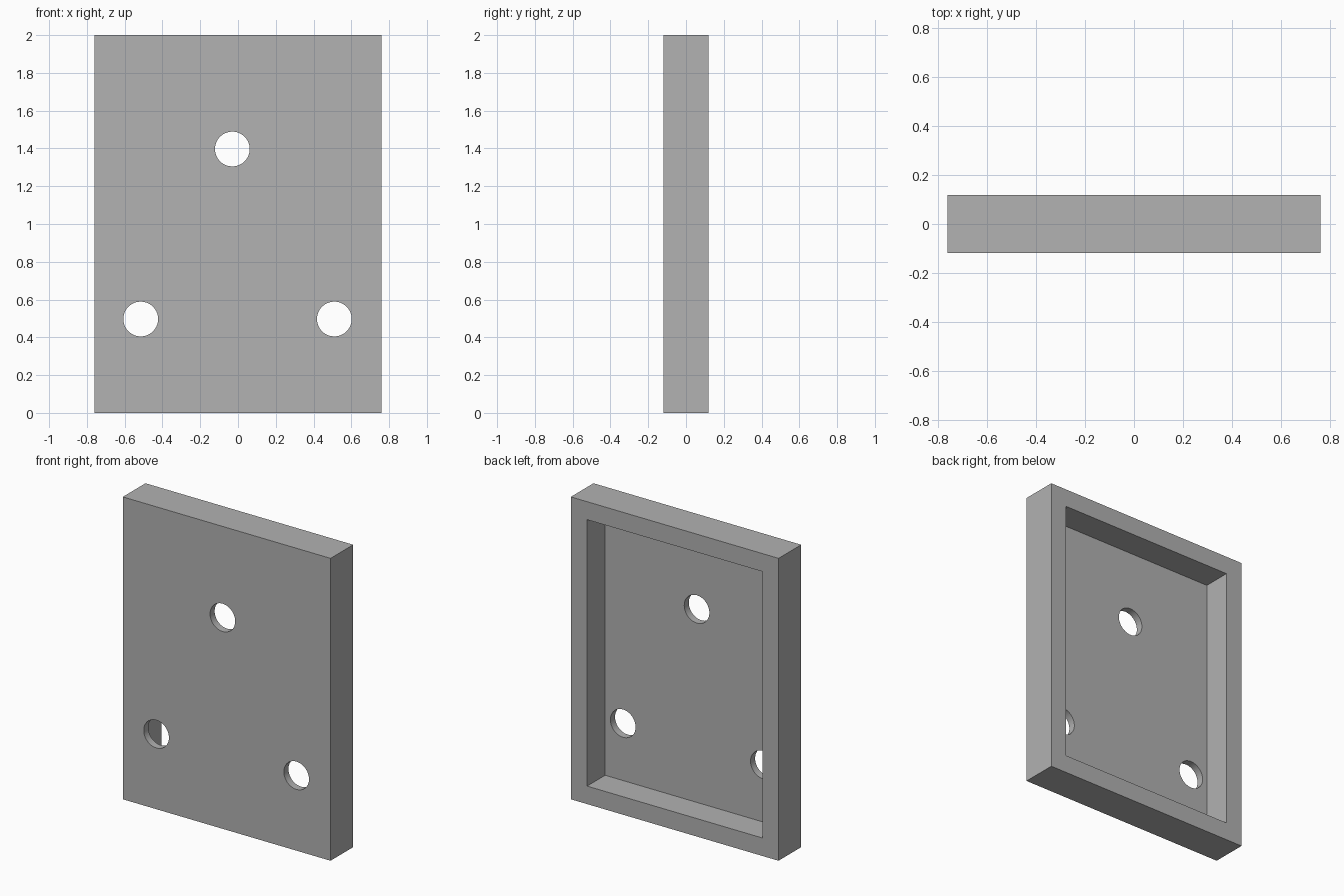
import bpy
import math

WIDTH, DEPTH, HEIGHT = 1.52, 0.236, 2.0
RIM, PLATE = 0.119, 0.048
HOLE_RADIUS = 0.092
HOLES = {"top": (-0.03, 1.397), "right": (-0.515, 0.497), "left": (0.51, 0.497)}

old = bpy.data.objects.get("Cube")
if old:
    bpy.data.objects.remove(old, do_unlink=True)

# Single plain grey
grey = bpy.data.materials.new("plain_grey")
grey.use_nodes = True
color = (0.445, 0.445, 0.445, 1)
grey.diffuse_color = color
grey.node_tree.nodes["Principled BSDF"].inputs["Base Color"].default_value = color


def box(name, size, centre):
    bpy.ops.mesh.primitive_cube_add(size=1, location=centre)
    obj = bpy.context.object
    obj.name = name
    obj.scale = size
    bpy.ops.object.transform_apply(location=False, rotation=False, scale=True)
    obj.data.materials.append(grey)
    return obj


def cut(target, cutter):
    """Subtract the cutter from the target, then remove the cutter."""
    cutter.hide_render = True
    mod = target.modifiers.new("cut", "BOOLEAN")
    mod.operation = "DIFFERENCE"
    mod.solver = "EXACT"
    mod.object = cutter
    bpy.context.view_layer.objects.active = target
    bpy.ops.object.modifier_apply(modifier=mod.name)
    bpy.data.objects.remove(cutter, do_unlink=True)


# Tray body, closed at the front
tray = box("backless_tray", (WIDTH, DEPTH, HEIGHT), (0, 0, HEIGHT / 2))

# Recess open to the back, leaving a rim and a thin front plate
cut(tray, box("recess_cutter", (WIDTH - 2 * RIM, DEPTH, HEIGHT - 2 * RIM),
              (0, PLATE, HEIGHT / 2)))

# Round holes through the front plate
for name, (x, z) in HOLES.items():
    bpy.ops.mesh.primitive_cylinder_add(
        vertices=64, radius=HOLE_RADIUS, depth=PLATE * 3,
        location=(x, (PLATE - DEPTH) / 2, z), rotation=(math.pi / 2, 0, 0))
    cutter = bpy.context.object
    cutter.name = name + "_hole_cutter"
    cutter.data.materials.append(grey)
    cut(tray, cutter)

# Smooth hole walls, sharp box edges
bpy.ops.object.select_all(action="DESELECT")
tray.select_set(True)
bpy.context.view_layer.objects.active = tray
bpy.ops.object.shade_smooth_by_angle(angle=math.radians(30))
